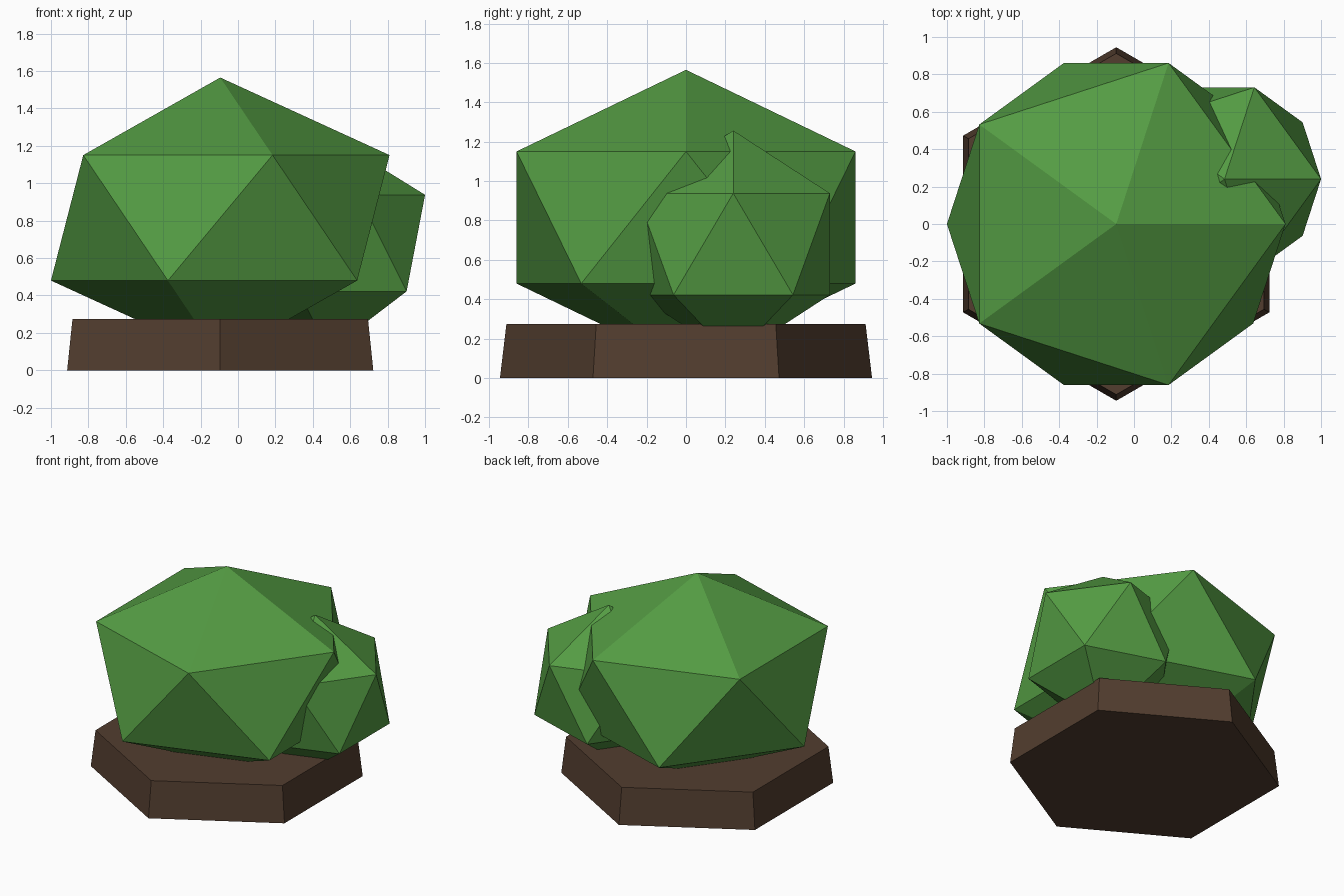
import bpy
import math

cube = bpy.data.objects.get("Cube")
if cube:
    bpy.data.objects.remove(cube, do_unlink=True)


def make_material(name, rgb):
    mat = bpy.data.materials.new(name)
    mat.use_nodes = True
    mat.diffuse_color = (*rgb, 1)
    bsdf = next(n for n in mat.node_tree.nodes if n.type == "BSDF_PRINCIPLED")
    bsdf.inputs["Base Color"].default_value = (*rgb, 1)
    bsdf.inputs["Roughness"].default_value = 0.9
    return mat


def finish(name, mat):
    obj = bpy.context.object
    obj.name = name
    obj.data.name = name
    obj.data.materials.append(mat)
    return obj


def leaf_clump(name, centre, radius, height, mat):
    """Faceted twenty-sided clump, squashed to the given half height."""
    bpy.ops.mesh.primitive_ico_sphere_add(subdivisions=1, radius=1, location=centre)
    obj = finish(name, mat)
    obj.scale = (radius, radius, height)
    return obj


leaf_green = make_material("leaf green", (0.088, 0.33, 0.056))
bark_brown = make_material("bark brown", (0.085, 0.047, 0.028))

CENTRE_X = -0.095

# Tapered six-sided base with corners facing front and back
BASE_HEIGHT = 0.275
bpy.ops.mesh.primitive_cone_add(vertices=6, radius1=0.945, radius2=0.912,
                                depth=BASE_HEIGHT,
                                location=(CENTRE_X, 0, BASE_HEIGHT / 2))
finish("base", bark_brown)

# Main foliage and the smaller clump growing from its left side
leaf_clump("large_foliage", (CENTRE_X, 0, 0.815), 1.012, 0.75, leaf_green)
leaf_clump("small_foliage", (0.484, 0.24, 0.68), 0.577, 0.577, leaf_green)
